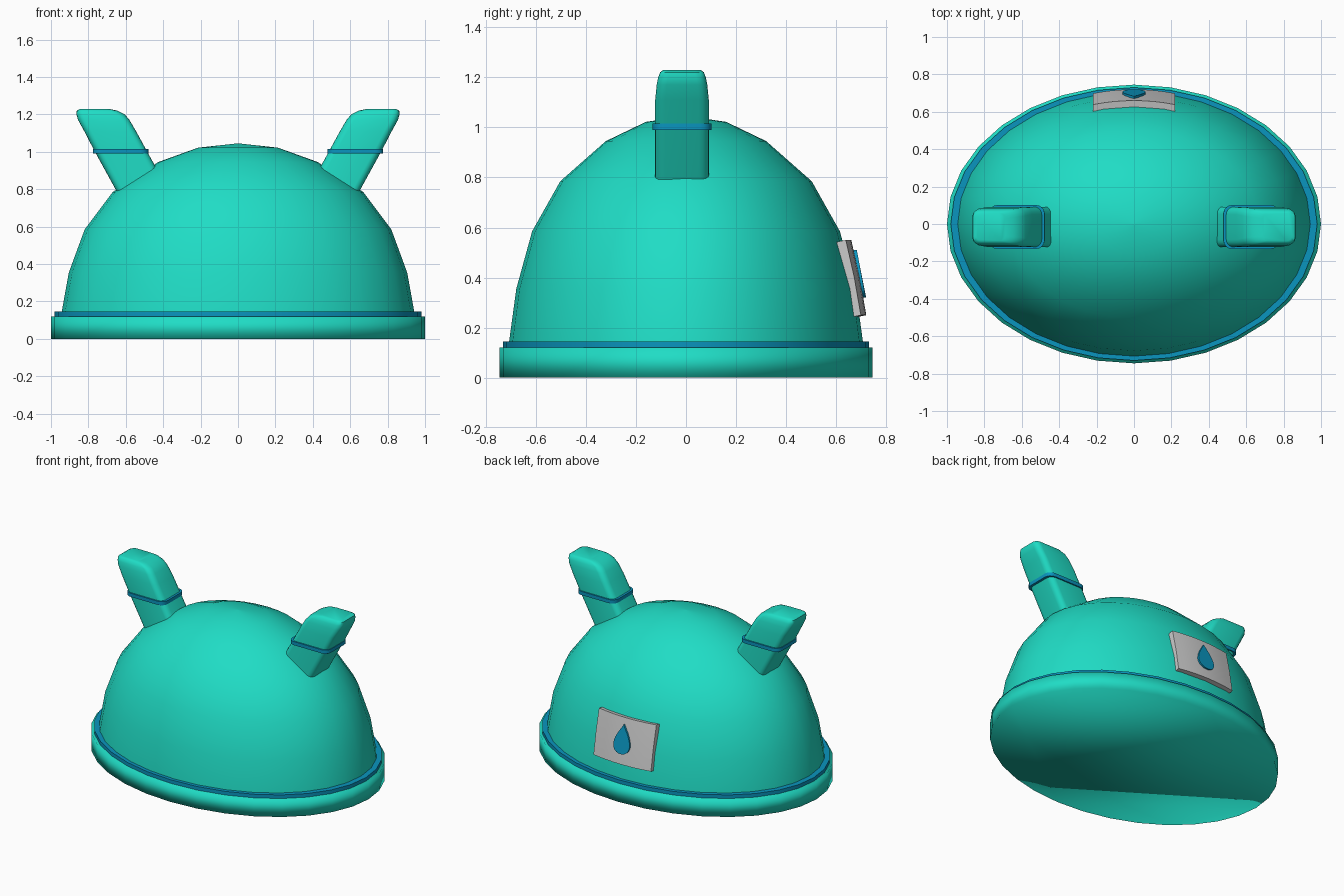
import bpy, bmesh, math

if "Cube" in bpy.data.objects:
    bpy.data.objects.remove(bpy.data.objects["Cube"])


def material(name, color):
    m = bpy.data.materials.new(name)
    m.diffuse_color = (*color, 1)
    m.use_nodes = True
    m.node_tree.nodes["Principled BSDF"].inputs["Base Color"].default_value = m.diffuse_color
    return m


TEAL = material("teal", (0.014, 0.72, 0.56))
BLUE = material("blue", (0.003, 0.30, 0.52))


def loft(name, rings, mat=None, caps=True, closed=False, angle=40):
    """Skin a stack of equal-length point rings."""
    bm = bmesh.new()
    rows = [[bm.verts.new(p) for p in ring] for ring in rings]
    pairs = list(zip(rows, rows[1:])) + ([(rows[-1], rows[0])] if closed else [])
    n = len(rows[0])
    for a, b in pairs:
        for i in range(n):
            j = (i + 1) % n
            bm.faces.new((a[i], a[j], b[j], b[i]))
    if caps and not closed:
        bm.faces.new(rows[0][::-1])
        bm.faces.new(rows[-1])
    bmesh.ops.remove_doubles(bm, verts=bm.verts, dist=1e-5)
    bmesh.ops.recalc_face_normals(bm, faces=bm.faces)
    mesh = bpy.data.meshes.new(name)
    bm.to_mesh(mesh)
    bm.free()
    obj = bpy.data.objects.new(name, mesh)
    bpy.context.collection.objects.link(obj)
    if mat:
        mesh.materials.append(mat)
    bpy.ops.object.select_all(action='DESELECT')
    bpy.context.view_layer.objects.active = obj
    obj.select_set(True)
    if angle:
        bpy.ops.object.shade_smooth_by_angle(angle=math.radians(angle))
    else:
        bpy.ops.object.shade_smooth()
    return obj


def ellipse(rx, ry, z, n=32):
    return [(rx * math.cos(t), ry * math.sin(t), z)
            for t in (2 * math.pi * i / n for i in range(n))]


def rounded_rect(x0, x1, half_y, z, r, steps=4):
    cx, hx, cy = (x0 + x1) / 2, (x1 - x0) / 2, -0.016
    pts = []
    for k, (sx, sy) in enumerate(((1, 1), (-1, 1), (-1, -1), (1, -1))):
        for s in range(steps + 1):
            t = math.pi / 2 * (k + s / steps)
            pts.append((cx + sx * (hx - r) + r * math.cos(t),
                        cy + sy * (half_y - r) + r * math.sin(t), z))
    return pts


# Dome shell
profile = [(1.0, 0.08), (0.995, 0.13), (0.952, 0.355), (0.863, 0.585),
           (0.705, 0.785), (0.45, 0.945), (0.225, 1.022)]
rings = [ellipse(0.95 * r, 0.712 * r, z) for r, z in profile]
rings.append([(0, 0, 1.045)] * 32)


def dome():
    # Close the crown with a fan by lofting to a near-point ring
    rings[-1] = ellipse(0.004, 0.003, 1.045)
    return loft("dome", rings, TEAL, angle=50)


dome()

# Base band with closed underside, softly shaded
loft("base_band", [ellipse(1.0, 0.745, 0), ellipse(1.0, 0.745, 0.12)], TEAL, angle=0)

# Blue trim round the foot of the dome
loft("base_trim", [ellipse(0.94, 0.70, 0.115), ellipse(0.98, 0.73, 0.115),
                   ellipse(0.98, 0.73, 0.145), ellipse(0.94, 0.70, 0.145)],
     BLUE, closed=True)

# Pair of leaning horns, each with a blue band
HORN = [(0.70, 0.32, 0.60, 0.108, 0.04), (1.00, 0.485, 0.765, 0.108, 0.04),
        (1.11, 0.545, 0.822, 0.107, 0.04), (1.17, 0.58, 0.855, 0.101, 0.04),
        (1.20, 0.605, 0.864, 0.095, 0.04), (1.22, 0.645, 0.862, 0.087, 0.035),
        (1.229, 0.69, 0.845, 0.075, 0.03)]
for side, sign in (("left", -1), ("right", 1)):
    def flip(ring):
        return [(sign * x, y, z) for x, y, z in ring]
    loft(side + "_horn", [flip(rounded_rect(a, b, h, z, r)) for z, a, b, h, r in HORN],
         TEAL, angle=50)
    loft(side + "_horn_band",
         [flip(rounded_rect(0.478, 0.776, 0.117, z, 0.045)) for z in (0.99, 1.015)], BLUE)


# Curved plate on the back, following the dome
def plate_y(x, z):
    return 0.66 + 0.06 * (0.55 - z) / 0.30 - 0.45 * x * x


columns = []
for i in range(9):
    x = -0.22 + 0.055 * i
    columns.append([(x, plate_y(x, 0.25), 0.25), (x, plate_y(x, 0.40) + 0.004, 0.40),
                    (x, plate_y(x, 0.55), 0.55), (x, plate_y(x, 0.55) - 0.046, 0.54),
                    (x, plate_y(x, 0.25) - 0.046, 0.24)])
loft("back_plate", columns)

# Raised droplet on the plate
drop = []
for i in range(32):
    t = 2 * math.pi * i / 32
    drop.append((0.085 * math.sin(t) * math.sin(t / 2) ** 1.3, 0.415 + 0.095 * math.cos(t)))
loft("droplet", [[(x, plate_y(x, z) + d, z) for x, z in drop] for d in (-0.01, 0.014)], BLUE)
